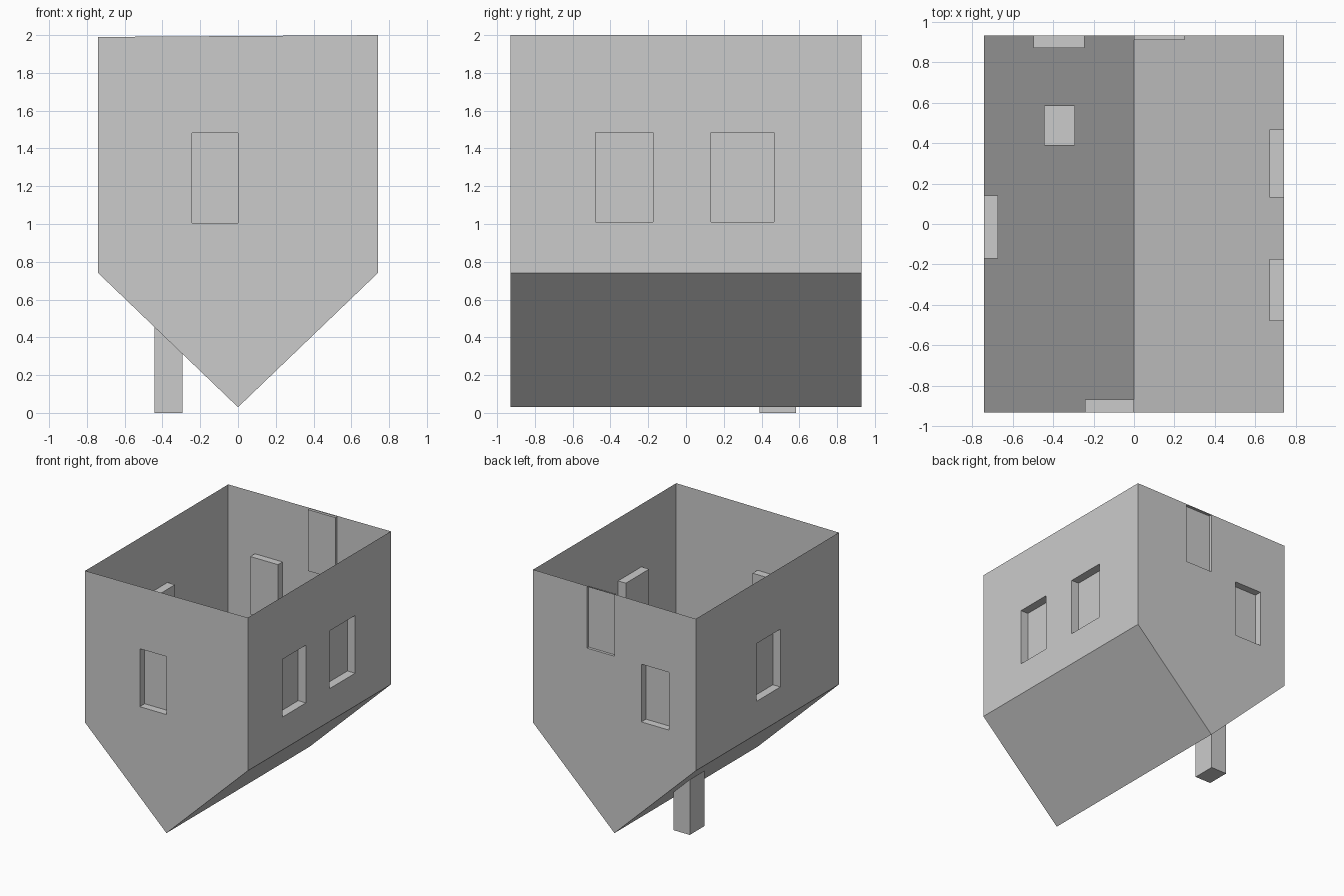
import bpy, bmesh

if "Cube" in bpy.data.objects:
    bpy.data.objects.remove(bpy.data.objects["Cube"])

HW, HD = 0.74, 0.93   # half width, half depth


def mesh_object(name, bm):
    bmesh.ops.recalc_face_normals(bm, faces=bm.faces)
    me = bpy.data.meshes.new(name)
    bm.to_mesh(me)
    bm.free()
    ob = bpy.data.objects.new(name, me)
    bpy.context.collection.objects.link(ob)
    return ob


def box(name, x, y, z):
    bm = bmesh.new()
    bmesh.ops.create_cube(bm, size=1)
    for v in bm.verts:
        for i, (lo, hi) in enumerate((x, y, z)):
            v.co[i] = hi if v.co[i] > 0 else lo
    return mesh_object(name, bm)


# Upside-down house body: gabled profile extruded along y
profile = [(-HW, 1.99), (-HW, 0.74), (0, 0.03), (HW, 0.74), (HW, 2.0)]
bm = bmesh.new()
face = bm.faces.new([bm.verts.new((x, -HD, z)) for x, z in profile])
ext = bmesh.ops.extrude_face_region(bm, geom=[face])
bmesh.ops.translate(bm, vec=(0, 2 * HD, 0),
                    verts=[g for g in ext["geom"] if isinstance(g, bmesh.types.BMVert)])
house = mesh_object("house_shell", bm)

# Window and door recesses, and the chimney that hangs below the roof
win = (1.01, 1.485)
OUT = 1.2
parts = [
    ("front_window", (-0.243, 0.0), (-OUT, -0.866), (1.005, 1.482), 'DIFFERENCE'),
    ("right_window_a", (0.67, OUT), (-0.478, -0.174), win, 'DIFFERENCE'),
    ("right_window_b", (0.67, OUT), (0.132, 0.466), win, 'DIFFERENCE'),
    ("left_window", (-OUT, -0.672), (-0.17, 0.14), win, 'DIFFERENCE'),
    ("back_window", (-0.497, -0.245), (0.87, OUT), win, 'DIFFERENCE'),
    ("back_door", (0.0, 0.25), (0.908, OUT), (1.485, 1.99), 'DIFFERENCE'),
    ("chimney", (-0.442, -0.295), (0.39, 0.582), (0.0, 0.7), 'UNION'),
]
bpy.context.view_layer.objects.active = house
for name, x, y, z, op in parts:
    cutter = box(name, x, y, z)
    mod = house.modifiers.new(name, 'BOOLEAN')
    mod.operation, mod.solver, mod.object = op, 'EXACT', cutter
    bpy.ops.object.modifier_apply(modifier=mod.name)
    bpy.data.objects.remove(cutter)

# Remove the lid so the thin shell is open on top
bm = bmesh.new()
bm.from_mesh(house.data)
lid = [f for f in bm.faces if f.normal.z > 0.9 and f.calc_center_median().z > 1.95]
bmesh.ops.delete(bm, geom=lid, context='FACES')
bm.to_mesh(house.data)
bm.free()
